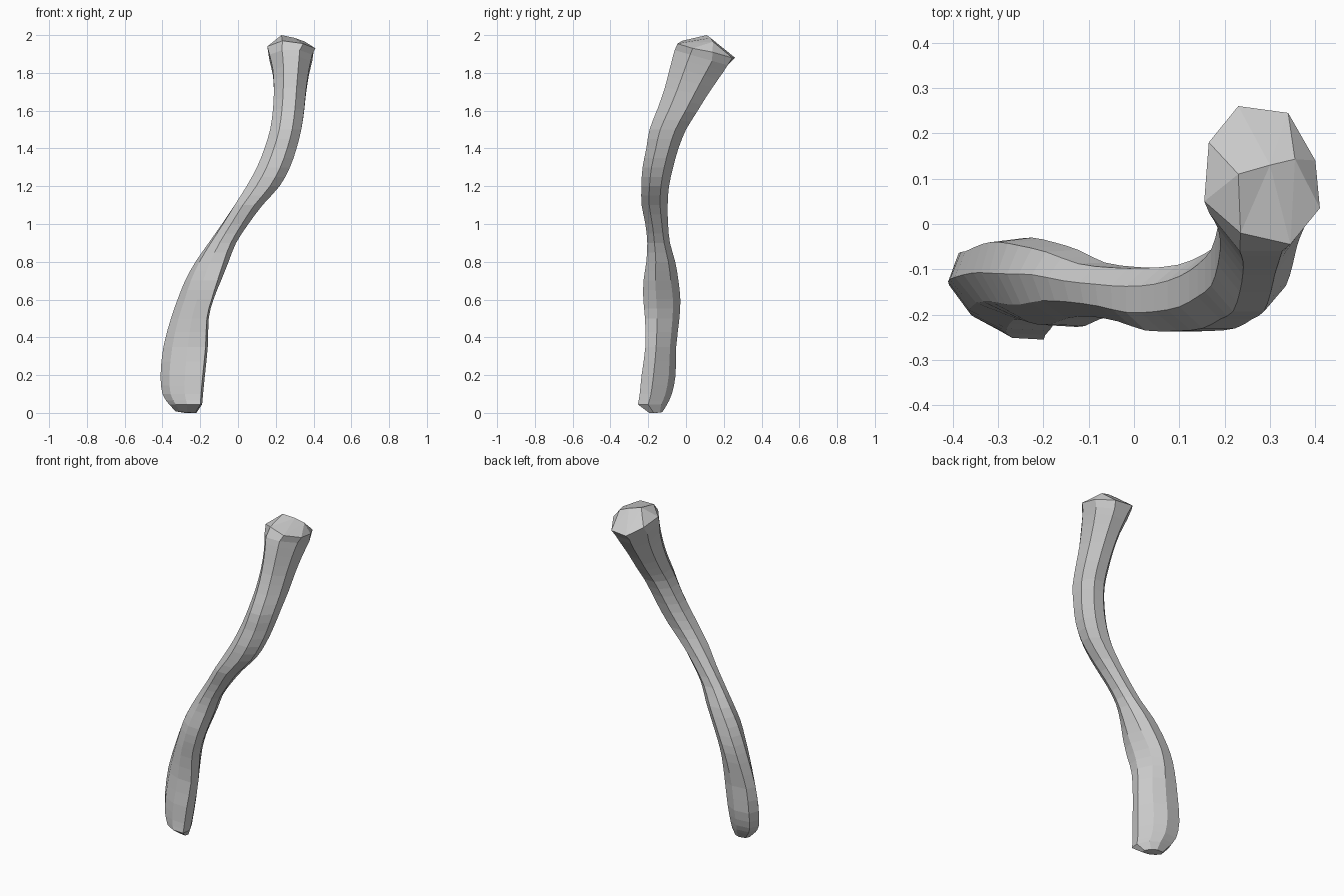
import bpy, bmesh
from math import cos, sin, pi
from mathutils import Vector

if "Cube" in bpy.data.objects:
    bpy.data.objects.remove(bpy.data.objects["Cube"])

# Height, left x, right x, front y, back y of each section
sections = [
    (0.045, -.365, -.19, -.255, -.10), (0.10, -.40, -.185, -.245, -.075),
    (0.20, -.41, -.175, -.235, -.055), (0.35, -.395, -.16, -.215, -.052),
    (0.50, -.355, -.155, -.217, -.035), (0.60, -.32, -.13, -.226, -.03),
    (0.70, -.28, -.09, -.225, -.04), (0.80, -.225, -.05, -.21, -.057),
    (0.90, -.155, -.01, -.205, -.085), (1.00, -.085, .055, -.215, -.095),
    (1.10, -.018, .13, -.235, -.097), (1.20, .045, .22, -.236, -.09),
    (1.30, .10, .275, -.23, -.068), (1.40, .14, .31, -.21, -.04),
    (1.50, .17, .335, -.193, .00), (1.60, .185, .35, -.15, .055),
    (1.70, .19, .36, -.112, .11), (1.80, .185, .375, -.083, .17),
    (1.88, .167, .393, -.06, .22)]

# Skewed paddle section for the foot, round octagon for the stem
foot = [(1, -.3), (.6, .6), (0, 1), (-.8, .9), (-1, .2), (-.6, -.5), (.1, -.95), (.9, -1)]
k = 1 / cos(pi / 8)
stem = [(k * cos((i - .5) * pi / 4), k * sin((i - .5) * pi / 4)) for i in range(8)]
top_rim = [(.41, .035, 1.93), (.40, .14, 1.91), (.34, .245, 1.88), (.23, .26, 1.88),
           (.165, .18, 1.92), (.155, .05, 1.94), (.235, -.02, 1.97), (.345, -.045, 1.955)]


def smooth_rows(rows, steps):
    """Catmull-Rom interpolation between section rows."""
    out = []
    n = len(rows)
    for i in range(n - 1):
        a, b, c, d = (rows[max(0, min(n - 1, j))] for j in (i - 1, i, i + 1, i + 2))
        for s in range(steps):
            t = s / steps
            out.append([.5 * (2 * q + (r - p) * t + (2 * p - 5 * q + 4 * r - w) * t * t
                              + (3 * q - p - 3 * r + w) * t ** 3)
                        for p, q, r, w in zip(a, b, c, d)])
    out.append(rows[-1])
    return out


def ring_points(row):
    z, x0, x1, y0, y1 = row
    f = max(0, min(1, (z - .6) / .5))
    tilt = .04 * max(0, min(1, (z - 1.5) / .35))
    pts = []
    for a, b in zip(foot, stem):
        u, v = (p + (q - p) * f for p, q in zip(a, b))
        pts.append(((x0 + x1) / 2 + u * (x1 - x0) / 2,
                    (y0 + y1) / 2 + v * (y1 - y0) / 2, z - v * tilt))
    return pts


bm = bmesh.new()
rings = [[bm.verts.new((-.275 + .055 * u, -.16 + .035 * v, .004 - .004 * u)) for u, v in foot]]
rings += [[bm.verts.new(p) for p in ring_points(r)] for r in smooth_rows(sections, 2)]
rings.append([bm.verts.new(p) for p in top_rim])

# Curved stem
for lo, hi in zip(rings, rings[1:]):
    for i in range(8):
        j = (i + 1) % 8
        bm.faces.new((lo[i], lo[j], hi[j], hi[i]))

# Foot cap
base = bm.verts.new((-.28, -.16, 0))
for i in range(8):
    bm.faces.new((rings[0][(i + 1) % 8], rings[0][i], base))

# Faceted head with two raised peaks
peak = bm.verts.new((.23, .11, 2.0))
mid = bm.verts.new((.30, .13, 1.985))
side = bm.verts.new((.355, .143, 1.965))
rim = rings[-1]
for tri in [(rim[7], rim[0], side), (rim[0], rim[1], side), (rim[1], rim[2], side),
            (rim[2], mid, side), (rim[7], side, mid), (rim[2], rim[3], mid),
            (rim[3], peak, mid), (rim[3], rim[4], peak), (rim[4], rim[5], peak),
            (rim[5], rim[6], peak), (rim[6], mid, peak), (rim[6], rim[7], mid)]:
    bm.faces.new(tri)

bmesh.ops.recalc_face_normals(bm, faces=bm.faces)
mesh = bpy.data.meshes.new("curved_stick")
bm.to_mesh(mesh)
bm.free()
bpy.context.collection.objects.link(bpy.data.objects.new("curved_stick", mesh))
